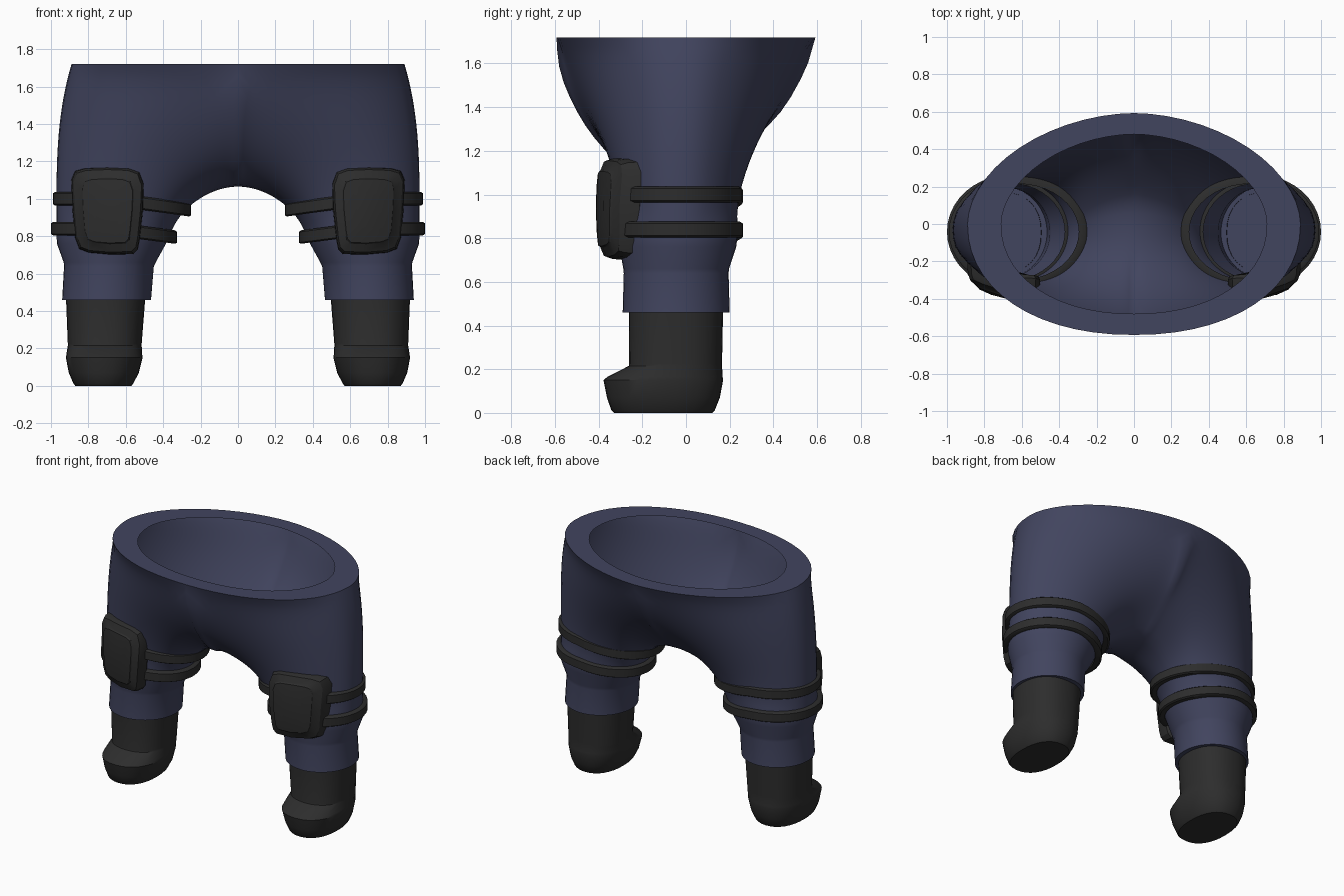
import bpy, bmesh, math
from mathutils import Vector

if "Cube" in bpy.data.objects:
    bpy.data.objects.remove(bpy.data.objects["Cube"])


def material(name, rgb):
    m = bpy.data.materials.new(name)
    m.diffuse_color = (*rgb, 1)
    m.use_nodes = True
    m.node_tree.nodes["Principled BSDF"].inputs["Base Color"].default_value = m.diffuse_color
    return m


NAVY = material("navy cloth", (0.053, 0.058, 0.113))
BLACK = material("black rubber", (0.026, 0.026, 0.026))


def sgn_pow(v, e):
    return math.copysign(abs(v) ** e, v)


def oval(z, x0, x1, y0, y1, n=32, p=2.0):
    """Closed superellipse ring inside the given x and y limits."""
    pts = []
    for i in range(n):
        a = 2 * math.pi * i / n
        pts.append(Vector(((x0 + x1) / 2 + (x1 - x0) / 2 * sgn_pow(math.cos(a), 2 / p),
                           (y0 + y1) / 2 + (y1 - y0) / 2 * sgn_pow(math.sin(a), 2 / p), z)))
    return pts


def finish(name, bm, mat, angle=35):
    """Turn a right-hand half into a mirrored, smooth shaded object."""
    bmesh.ops.recalc_face_normals(bm, faces=bm.faces)
    me = bpy.data.meshes.new(name)
    bm.to_mesh(me)
    bm.free()
    me.materials.append(mat)
    ob = bpy.data.objects.new(name, me)
    bpy.context.collection.objects.link(ob)
    mod = ob.modifiers.new("mirror", 'MIRROR')
    mod.use_clip = True
    mod.merge_threshold = 0.0005
    bpy.ops.object.select_all(action='DESELECT')
    ob.select_set(True)
    bpy.context.view_layer.objects.active = ob
    bpy.ops.object.shade_smooth_by_angle(angle=math.radians(angle))
    return ob


def loft(name, rings, mat, caps=(True, True), wrap=False, angle=35):
    bm = bmesh.new()
    loops = [[bm.verts.new(p) for p in r] for r in rings]
    n = len(loops[0])
    pairs = list(zip(loops, loops[1:]))
    if wrap:
        pairs.append((loops[-1], loops[0]))
    for a, b in pairs:
        for i in range(n):
            j = (i + 1) % n
            bm.faces.new((a[i], a[j], b[j], b[i]))
    if caps[0]:
        bm.faces.new(loops[0][::-1])
    if caps[1]:
        bm.faces.new(loops[-1])
    return finish(name, bm, mat, angle)


# trousers: each column runs up the leg, ending on the rim or on the centre line
CENTRE = [(.59, 1.72), (.55, 1.58), (.45, 1.4), (.34, 1.28), (.23, 1.17), (.13, 1.09), (0, 1.065),
          (-.15, 1.08), (-.30, 1.14), (-.42, 1.26), (-.51, 1.4), (-.575, 1.56), (-.595, 1.72)]
LEG = [(.46, .465, .94, -.29, .20), (.64, .45, .93, -.285, .195),
       (.66, .44, .932, -.287, .197), (.76, .385, .968, -.305, .23)]
KNEE = (.80, .365, .97, -.31, .235)
HALF, STEPS, SPLIT = 28, 20, math.radians(125)


def rim_point(s, rx, ry):
    a = -math.pi / 2 + math.pi * s
    e = .93 if a < 0 else 1.08
    return Vector((rx * max(0, math.cos(a)) ** e, ry * sgn_pow(math.sin(a), e), 1.72))


def centre_point(s):
    """Smooth curve through the centre line points."""
    f = s * (len(CENTRE) - 1)
    i = min(int(f), len(CENTRE) - 2)
    t = f - i
    a, b, c, d = (Vector(CENTRE[max(0, min(len(CENTRE) - 1, i + o))]) for o in (-1, 0, 1, 2))
    p = b + (c - a) * (t / 2) + (a * 2 - b * 5 + c * 4 - d) * (t * t / 2) \
        + (b * 3 - a - c * 3 + d) * (t**3 / 2)
    return Vector((0, p.x, p.y))


def on_limits(a, z, x0, x1, y0, y1):
    return Vector(((x0 + x1) / 2 + (x1 - x0) / 2 * math.cos(a),
                   (y0 + y1) / 2 + (y1 - y0) / 2 * math.sin(a), z))


def trouser_column(k):
    """Points from hem to end for column k of 2 * HALF."""
    s = (k if k <= HALF else k - HALF) / HALF
    near = min(1, min(s, 1 - s) / .4)
    near = near * near * (3 - 2 * near)
    if k <= HALF:
        a = -SPLIT + 2 * SPLIT * s
        end = rim_point(s, .89, .593)
        w = .5 + .5 * near
    else:
        a = SPLIT + (2 * math.pi - 2 * SPLIT) * s
        end = centre_point(s)
        w = .5 - .5 * near
    start = on_limits(a, *KNEE)
    d = (end - start).length
    t0 = Vector((-.3 * max(0, -math.cos(a)), 0, 1)) * d
    t1 = Vector((-(1 - w) - .3 * w * max(0, math.cos(a)), .2 * w * math.sin(a), w)) * d
    pts = [on_limits(a, *r) for r in LEG]
    for q in range(STEPS + 1):
        t = q / STEPS
        p = (start * (2 * t**3 - 3 * t**2 + 1) + t0 * (t**3 - 2 * t**2 + t)
             + end * (3 * t**2 - 2 * t**3) + t1 * (t**3 - t**2))
        p.x = max(p.x, 0)
        pts.append(p)
    return pts


grid = [trouser_column(k) for k in range(2 * HALF)]
# relax the front and back of the hips to remove folds
for _ in range(40):
    old = [[p.copy() for p in c] for c in grid]
    for k in range(2 * HALF):
        s = (k % HALF) / HALF
        amount = max(0, 1 - min(s, 1 - s) / .42)
        left, right = old[k - 1], old[(k + 1) % (2 * HALF)]
        for i in range(len(LEG) + 2, len(grid[k]) - 1):
            mean = (left[i] + right[i] + old[k][i - 1] + old[k][i + 1]) / 4
            grid[k][i] = old[k][i].lerp(mean, amount)

bm = bmesh.new()
cols = [[bm.verts.new(p) for p in c] for c in grid]
for k, c in enumerate(cols):
    d = cols[(k + 1) % len(cols)]
    for i in range(len(c) - 1):
        bm.faces.new((c[i], d[i], d[i + 1], c[i + 1]))
bm.faces.new([c[0] for c in cols][::-1])
# flat waist rim
inner = [bm.verts.new(rim_point(k / HALF, .71, .48)) for k in range(HALF + 1)]
for k in range(HALF):
    bm.faces.new((cols[k][-1], cols[k + 1][-1], inner[k + 1], inner[k]))
finish("trousers", bm, NAVY, 45)

# boots
BOOT = [(0, .57, .87, -.33, .12), (.012, .56, .88, -.342, .132), (.07, .53, .905, -.362, .155),
        (.15, .51, .92, -.378, .17), (.165, .512, .918, -.36, .168), (.215, .515, .91, -.262, .165),
        (.225, .515, .91, -.26, .165), (.48, .495, .92, -.262, .17)]
loft("boots", [oval(*r, p=2.3) for r in BOOT], BLACK, caps=(True, False), angle=28)


# knee straps: flat bands that dip towards the inner thigh
def strap(name, z, x0, x1, y0, y1, dip):
    rings = []
    for inset, dz in ((.012, .036), (0, .028), (0, -.028), (.012, -.036), (.045, -.036), (.045, .036)):
        ring = oval(z + dz, x0 + inset, x1 - inset, y0 + inset, y1 - inset, 40)
        for p in ring:
            p.z += dip * min(0, p.x - .68)
        rings.append(ring)
    loft(name, rings, BLACK, (False, False), True)


strap("upper_knee_straps", 1.0, .25, .99, -.345, .26, .14)
strap("lower_knee_straps", .84, .325, 1.0, -.345, .262, .13)

# knee pads: rounded slab turned slightly outwards, with a raised centre panel
OUTLINE = [(.56, .705), (.68, .70), (.80, .71), (.85, .73), (.872, .79), (.885, .94), (.892, 1.10),
           (.872, 1.15), (.82, 1.165), (.70, 1.17), (.58, 1.165), (.525, 1.145), (.502, 1.08),
           (.508, .94), (.525, .78), (.535, .73)]


def pad_ring(y, sx, sz):
    ring = []
    for x, z in OUTLINE:
        dx, dz = (x - .70) * sx, (z - .935) * sz
        ring.append(Vector((.70 + dx, y + .25 * dx + .9 * dx * dx + .35 * dz * dz, .935 + dz)))
    return ring


loft("knee_pads", [pad_ring(*r) for r in ((-.27, .94, .95), (-.29, 1, 1), (-.35, .98, .98),
                                          (-.375, .93, .94), (-.388, .72, .76), (-.396, .69, .73),
                                          (-.398, .35, .4))], BLACK, angle=25)
